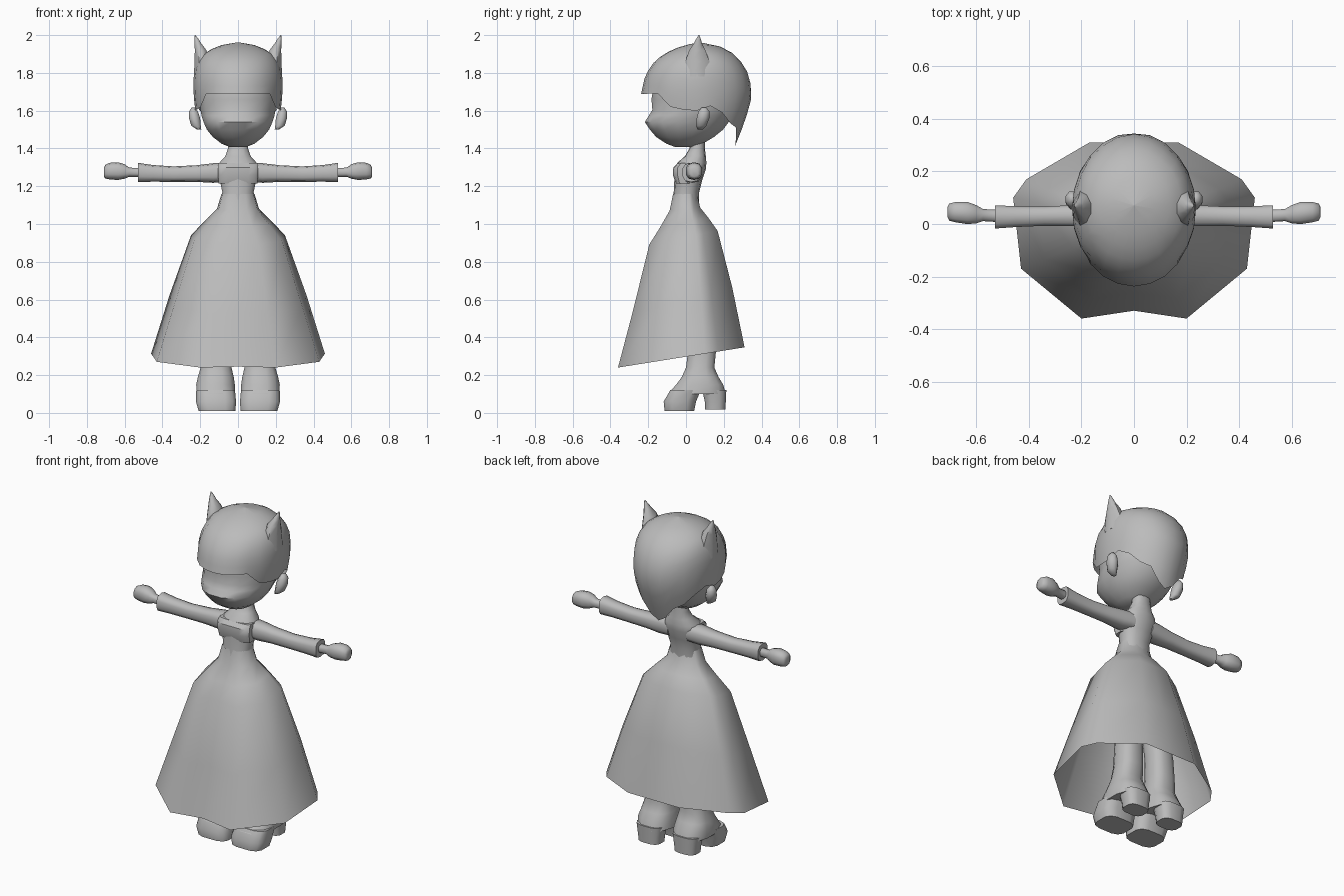
import bpy, bmesh, math

grey = bpy.data.materials.new("plain grey")
grey.diffuse_color = (0.5, 0.5, 0.5, 1)


def oval(axis, at, c1, c2, r1, r2, n=12, power=2.0):
    """Ring across an axis; power above 2 makes it squarer."""
    pts = []
    for i in range(n):
        a = 2 * math.pi * (i + 0.5) / n
        c, s = math.cos(a), math.sin(a)
        u = c1 + r1 * math.copysign(abs(c) ** (2 / power), c)
        v = c2 + r2 * math.copysign(abs(s) ** (2 / power), s)
        pts.append((at, u, v) if axis == 'x' else (u, v, at))
    return pts


def loft(name, rings, caps=True, mirror=False, angle=55):
    """Skin a list of equal rings; optionally mirror the part across x."""
    bm = bmesh.new()
    rows = [[bm.verts.new(p) for p in r] for r in rings]
    n = len(rows[0])
    for a, b in zip(rows, rows[1:]):
        for i in range(n):
            j = (i + 1) % n
            bm.faces.new((a[i], a[j], b[j], b[i]))
    if caps:
        bm.faces.new(rows[0][::-1])
        bm.faces.new(rows[-1])
    bmesh.ops.remove_doubles(bm, verts=bm.verts, dist=0.0005)
    bmesh.ops.recalc_face_normals(bm, faces=bm.faces)
    me = bpy.data.meshes.new(name)
    bm.to_mesh(me)
    bm.free()
    me.materials.append(grey)
    ob = bpy.data.objects.new(name, me)
    bpy.context.collection.objects.link(ob)
    if mirror:
        ob.modifiers.new("mirror", 'MIRROR').use_bisect_axis[0] = False
    bpy.ops.object.select_all(action='DESELECT')
    ob.select_set(True)
    bpy.context.view_layer.objects.active = ob
    bpy.ops.object.shade_smooth_by_angle(angle=math.radians(angle))
    return ob


def lerp_table(table, z):
    """Interpolate (z, a, b, c) rows by z."""
    for p, q in zip(table, table[1:]):
        if z <= q[0]:
            t = max(0, (z - p[0]) / (q[0] - p[0]))
            return [p[k] + (q[k] - p[k]) * t for k in (1, 2, 3)]
    return table[-1][1:]


# Skirt: twelve-sided flared cone, hem lower at the front
half = [(0, -.33), (.2, -.36), (.43, -.17), (.46, .10), (.41, .17), (.17, .31), (0, .31)]
hem = half + [(-x, y) for x, y in half[-2:0:-1]]
skirt = [[(x, y, .24 + .16 * (y + .36)) for x, y in hem]]
for z, k, tilt in ((.6, .79, .13), (.93, .54, .1), (1.01, .38, .1), (1.08, .24, .05), (1.16, .19, 0)):
    skirt.append([(x * k, y * k, z + tilt * y * k * 2) for x, y in hem])
loft("skirt", skirt, caps=False)

# Torso up to the neck: z, half width, front y, back y
body = [(1.10, .092, -.072, .068), (1.17, .085, -.065, .07), (1.23, .098, -.062, .085),
        (1.29, .11, -.06, .105), (1.325, .10, -.045, .108), (1.36, .068, -.005, .105),
        (1.40, .054, .018, .1), (1.48, .052, .02, .1)]
loft("torso", [oval('z', z, 0, (f + b) / 2, w, (b - f) / 2, 14, 2.3) for z, w, f, b in body])

# Chest panel: squared yoke on the front
loft("chest_panel", [oval('z', z, 0, (f + .03) / 2, w, (.03 - f) / 2, 12, 4)
                     for z, w, f in ((1.215, .104, -.055), (1.26, .108, -.07),
                                     (1.30, .108, -.068), (1.322, .104, -.045))], angle=40)

# Sleeves, wrists and hands: x, y, z, half depth, half height
arm = [(.06, .035, 1.275, .055, .05), (.13, .033, 1.27, .05, .052), (.22, .032, 1.267, .042, .044),
       (.34, .03, 1.264, .038, .041), (.45, .028, 1.268, .041, .044), (.53, .027, 1.273, .046, .051)]
loft("sleeve", [oval('x', x, y, z, a, b, 10, 2.8) for x, y, z, a, b in arm], mirror=True)
hand = [(.51, .03, 1.273, .024, .024), (.575, .034, 1.274, .024, .024), (.60, .037, 1.278, .036, .038),
        (.635, .042, 1.28, .044, .047), (.68, .045, 1.28, .04, .044), (.703, .045, 1.277, .034, .036),
        (.71, .045, 1.275, .02, .024)]
loft("hand", [oval('x', x, y, z, a, b, 10, 2.5) for x, y, z, a, b in hand], mirror=True)


# Legs and shoes: z, inner x, outer x, front y, back y
def limb(name, rows, power, angle=55):
    loft(name, [oval('z', z, (i + o) / 2, (f + b) / 2, (o - i) / 2, (b - f) / 2, 12, power)
                for z, i, o, f, b in rows], mirror=True, angle=angle)


limb("leg", [(.10, .012, .222, -.10, .215), (.15, .014, .224, -.055, .20), (.19, .02, .215, -.025, .175),
             (.24, .032, .20, -.002, .152), (.32, .036, .188, .008, .16), (.45, .036, .18, .01, .155),
             (.65, .03, .16, -.01, .125), (.90, .025, .14, -.04, .09)], 2.6)
limb("shoe_sole", [(.01, .012, .21, -.115, .045), (.06, .008, .225, -.12, .055),
                   (.12, .014, .223, -.085, .08)], 3.4, 45)
limb("shoe_heel", [(.018, .05, .19, .10, .21), (.06, .045, .195, .098, .212),
                   (.12, .035, .205, .085, .215)], 3.0, 45)

# Head: z, half width, front y, back y
face = [(1.408, .045, -.06, .05), (1.425, .088, -.105, .09), (1.46, .135, -.16, .15),
        (1.50, .168, -.195, .20), (1.54, .186, -.222, .23), (1.575, .197, -.20, .25),
        (1.605, .202, -.182, .26), (1.66, .208, -.187, .27), (1.76, .20, -.17, .27),
        (1.86, .13, -.10, .2)]
loft("head", [oval('z', z, 0, (f + b) / 2, w, (b - f) / 2, 16, 2.15) for z, w, f, b in face])

# Hair: cap whose lower edge follows a stepped fringe and a pointed nape
shell = [(1.40, .17, -.17, .255), (1.50, .205, -.19, .295), (1.60, .226, -.215, .33),
         (1.69, .236, -.238, .352), (1.79, .236, -.215, .333), (1.85, .222, -.175, .30),
         (1.90, .185, -.12, .255), (1.94, .115, -.03, .18), (1.957, .05, .04, .115), (1.962, .001, .07, .072)]
edge = [1.688, 1.688, 1.69, 1.692, 1.62, 1.605, 1.60, 1.625, 1.59, 1.535, 1.51, 1.44, 1.41]
steps = len(edge) - 1
hair = []
for t in (0, .15, .3, .45, .6, .72, .82, .9, .96, 1):
    ring = []
    for i in range(2 * steps):
        a = math.pi * i / steps
        low = edge[i if i <= steps else 2 * steps - i]
        z = low + (1.962 - low) * t
        w, f, b = lerp_table(shell, z)
        ring.append((w * math.sin(a), (f + b) / 2 - (b - f) / 2 * math.cos(a), z))
    hair.append(ring)
loft("hair", hair, caps=False, angle=60)

# Pointed tufts on the hair, and ears
tuft = [(1.78, .185, .06, .052, .085), (1.86, .188, .06, .046, .07), (1.92, .198, .06, .033, .046),
        (1.955, .212, .063, .02, .024), (1.98, .22, .066, .011, .013), (2.0, .227, .068, .002, .002)]
loft("hair_tuft", [oval('z', z, x, y, a, b, 8) for z, x, y, a, b in tuft], mirror=True)
ear = [(1.50, .205, .075, .012, .014), (1.52, .222, .08, .027, .03), (1.56, .23, .09, .032, .036),
       (1.595, .236, .095, .026, .032), (1.617, .236, .095, .01, .014)]
loft("ear", [oval('z', z, x, y, a, b, 8) for z, x, y, a, b in ear], mirror=True)
